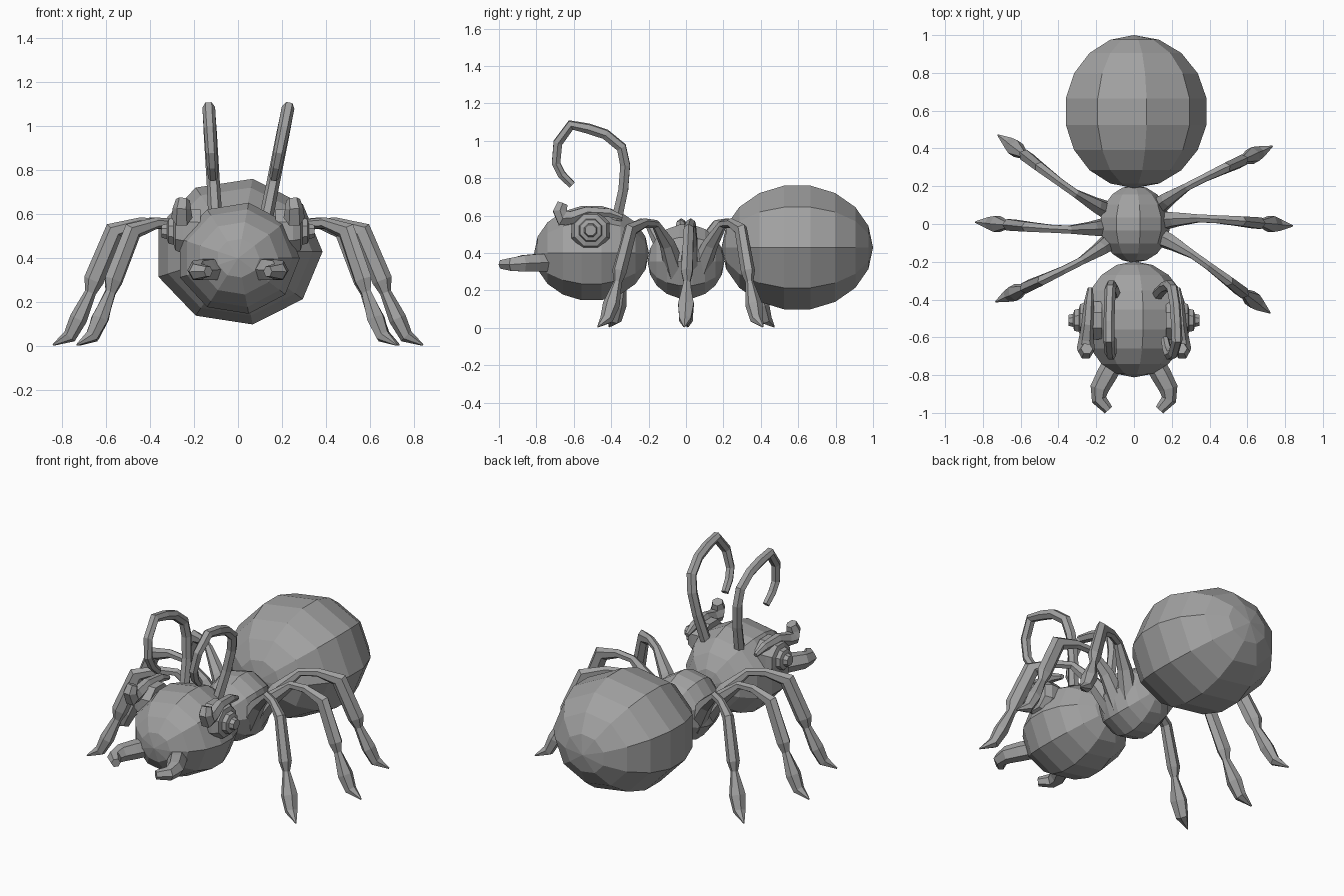
import bpy, bmesh, math
from mathutils import Vector, Matrix

if "Cube" in bpy.data.objects:
    bpy.data.objects.remove(bpy.data.objects["Cube"])

grey = bpy.data.materials.new("mid_grey")
grey.diffuse_color = (0.36, 0.36, 0.36, 1)
grey.use_nodes = True
grey.node_tree.nodes["Principled BSDF"].inputs["Base Color"].default_value = grey.diffuse_color


def finish(bm, name):
    bmesh.ops.recalc_face_normals(bm, faces=bm.faces)
    me = bpy.data.meshes.new(name)
    bm.to_mesh(me)
    bm.free()
    me.materials.append(grey)
    ob = bpy.data.objects.new(name, me)
    bpy.context.collection.objects.link(ob)
    return ob


def ball(name, centre, radii):
    """Nine-sided ball with its poles on the y axis and a corner on +x."""
    bm = bmesh.new()
    bmesh.ops.create_uvsphere(bm, u_segments=9, v_segments=9, radius=1)
    # find where a corner sits, then turn it onto +x
    rim = max((v.co for v in bm.verts), key=lambda c: c.x * c.x + c.y * c.y)
    bm.transform(Matrix.Translation(centre) @ Matrix.Diagonal((*radii, 1))
                 @ Matrix.Rotation(math.pi / 2, 4, 'X')
                 @ Matrix.Rotation(-math.atan2(rim.y, rim.x), 4, 'Z'))
    return finish(bm, name)


def tube(name, path, sides=6, turn=0.0, matrix=None):
    """Faceted closed tube through (x, y, z, radius[, depth radius]) points."""
    pts = [Vector(p[:3]) for p in path]
    bm = bmesh.new()
    rings = []
    side = None
    for i, p in enumerate(pts):
        d = (pts[min(i + 1, len(pts) - 1)] - pts[max(i - 1, 0)]).normalized()
        if side is None:
            side = Vector((1, 0, 0)) if abs(d.x) < 0.9 else d.orthogonal()
        side = (side - d * side.dot(d)).normalized()
        up = d.cross(side)
        r, deep = path[i][3], path[i][-1]
        ring = []
        for k in range(sides):
            a = turn + 2 * math.pi * k / sides
            ring.append(bm.verts.new(p + side * deep * math.cos(a) + up * r * math.sin(a)))
        rings.append(ring)
    for a, b in zip(rings, rings[1:]):
        for k in range(sides):
            j = (k + 1) % sides
            bm.faces.new((a[k], a[j], b[j], b[k]))
    bm.faces.new(rings[0])
    bm.faces.new(rings[-1])
    if matrix:
        bm.transform(matrix)
    return finish(bm, name)


# Body
ball("abdomen", (0, 0.595, 0.43), (0.39, 0.405, 0.341))
ball("thorax", (0, 0, 0.355), (0.19, 0.205, 0.203))
ball("head", (0, -0.505, 0.40), (0.285, 0.307, 0.26))

# Legs: one shape fanned out three ways, the other side turned half round
leg = [(0.10, 0.01, 0.28, 0.06), (0.22, 0.025, 0.45, 0.042), (0.34, 0.03, 0.555, 0.024, 0.024),
       (0.44, 0.025, 0.56, 0.024, 0.026), (0.56, 0.015, 0.525, 0.03, 0.046),
       (0.655, 0.005, 0.30, 0.035, 0.046), (0.67, 0.005, 0.245, 0.02, 0.026),
       (0.725, 0, 0.125, 0.048, 0.04), (0.765, -0.005, 0.045, 0.036, 0.032),
       (0.84, -0.01, 0.006, 0.004)]
for half, label in ((0, "right"), (180, "left")):
    for angle, size, n in ((30, 1, 1), (0, 1, 2), (-32.5, 1.025, 3)):
        tube(f"{label}_leg_{n}", leg, 6, 0,
             Matrix.Rotation(math.radians(half + angle), 4, 'Z')
             @ Matrix.Diagonal((size, 1, 1, 1)))

# Antennae: curled hooks, each leaning outwards by its own amount
curl = [(-0.37, 0.58, 0.032), (-0.335, 0.74, 0.03), (-0.325, 0.87, 0.03),
        (-0.345, 0.965, 0.03), (-0.43, 1.035, 0.029), (-0.52, 1.065, 0.029),
        (-0.615, 1.085, 0.029), (-0.685, 0.99, 0.028), (-0.695, 0.88, 0.026),
        (-0.665, 0.82, 0.025), (-0.61, 0.765, 0.022)]
for base, lean, label in ((0.135, 0.2, "right"), (-0.105, -0.06, "left")):
    tube(f"{label}_antenna", [(base + lean * (z - 0.62), y, z, r) for y, z, r in curl])

# Eye profile from the head outwards: (x, radius)
eye = [(0.17, 0.108), (0.25, 0.11), (0.285, 0.092), (0.292, 0.066),
       (0.316, 0.06), (0.322, 0.038), (0.347, 0.031)]
# Brow: thin behind, curling into a thick block in front
brow = [(0.232, -0.34, 0.59, 0.014), (0.238, -0.41, 0.615, 0.026), (0.245, -0.53, 0.62, 0.032),
        (0.253, -0.61, 0.59, 0.04), (0.255, -0.66, 0.585, 0.048),
        (0.255, -0.675, 0.625, 0.042), (0.25, -0.66, 0.665, 0.032)]
jaw = [(0.09, -0.70, 0.35, 0.055), (0.145, -0.80, 0.348, 0.054), (0.182, -0.87, 0.345, 0.05),
       (0.185, -0.93, 0.34, 0.04), (0.135, -0.985, 0.34, 0.026)]
for s, label in ((1, "right"), (-1, "left")):
    flip = Matrix.Diagonal((s, 1, 1, 1))
    tube(f"{label}_eye", [(x, -0.51, 0.522, r) for x, r in eye], 8, math.pi / 8, flip)
    tube(f"{label}_brow", brow, 6, 0, flip)
    tube(f"{label}_mandible", jaw, 6, 0, flip)
